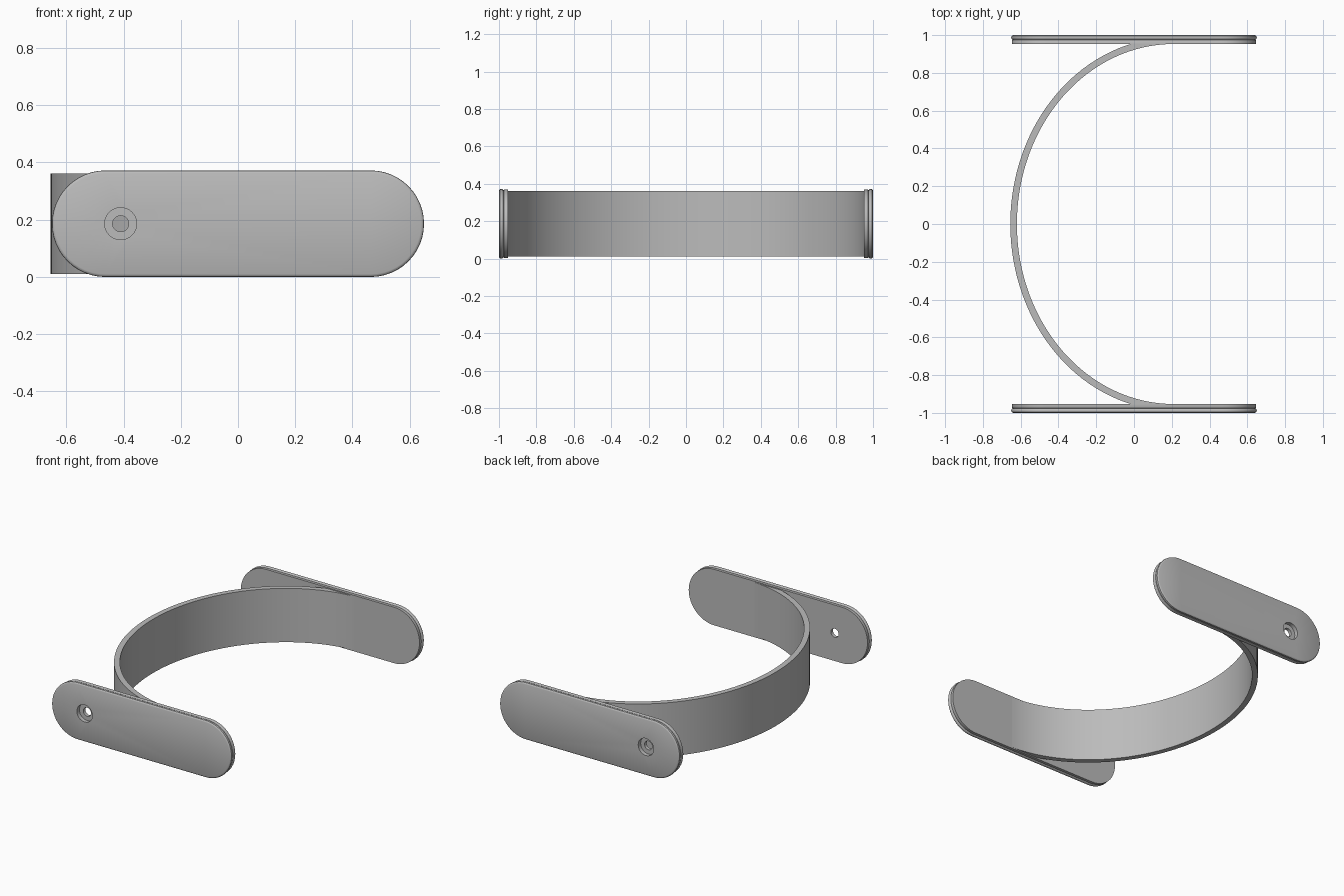
import bpy, bmesh
from math import cos, sin, pi, radians

cube = bpy.data.objects.get("Cube")
if cube:
    bpy.data.objects.remove(cube, do_unlink=True)

grey = bpy.data.materials.new("satin grey")
grey.use_nodes = True
colour = (0.5, 0.5, 0.5, 1)
grey.diffuse_color = colour
grey.node_tree.nodes["Principled BSDF"].inputs["Base Color"].default_value = colour

MID_Z = 0.186
HOLE_X = -0.41


def finish(bm, name, angle):
    bmesh.ops.recalc_face_normals(bm, faces=bm.faces)
    mesh = bpy.data.meshes.new(name)
    bm.to_mesh(mesh)
    bm.free()
    mesh.materials.append(grey)
    obj = bpy.data.objects.new(name, mesh)
    bpy.context.collection.objects.link(obj)
    bpy.ops.object.select_all(action='DESELECT')
    obj.select_set(True)
    bpy.context.view_layer.objects.active = obj
    bpy.ops.object.shade_smooth_by_angle(angle=radians(angle))
    return obj


def stadium(inset, steps=24):
    """Outline of a long plate with half-round ends."""
    r = MID_Z - inset
    pts = []
    for side, start in ((1, -pi / 2), (-1, pi / 2)):
        for i in range(steps + 1):
            a = start + pi * i / steps
            pts.append((side * 0.464 + r * cos(a), MID_Z + r * sin(a)))
    return pts


def circle(radius, steps=32):
    return [(HOLE_X + radius * cos(2 * pi * i / steps),
             MID_Z + radius * sin(2 * pi * i / steps)) for i in range(steps)]


def loft(bm, rings):
    """Skin a stack of (outline, y) rings; return first and last rings."""
    loops = [[bm.verts.new((x, y, z)) for x, z in pts] for pts, y in rings]
    for a, b in zip(loops, loops[1:]):
        for i in range(len(a)):
            j = (i + 1) % len(a)
            bm.faces.new((a[i], a[j], b[j], b[i]))
    return loops[0], loops[-1]


def end_plate(name, side):
    bm = bmesh.new()
    # Rounded outer layer, fine groove, then inner layer
    profile = [(0, 0.010), (0.002, 0.005), (0.006, 0.001), (0.012, 0),
               (0.018, 0.001), (0.022, 0.004), (0.024, 0.009),
               (0.026, 0.005), (0.030, 0.003), (0.048, 0.003)]
    outer = loft(bm, [(stadium(inset), side * (1 - d)) for d, inset in profile])
    # Counterbored screw hole
    bore = [(0, 0.056), (0.026, 0.056), (0.026, 0.028), (0.048, 0.028)]
    hole = loft(bm, [(circle(r), side * (1 - d)) for d, r in bore])
    # Flat faces around the hole
    for rim, ring in zip(outer, hole):
        edges = [bm.edges.get((loop[i - 1], loop[i]))
                 for loop in (rim, ring) for i in range(len(loop))]
        bmesh.ops.triangle_fill(bm, edges=edges, use_beauty=True,
                                normal=(0, side, 0))
    return finish(bm, name, 35)


# Curved band running into the inner faces of both plates
def curved_band():
    bm = bmesh.new()
    steps, centre = 64, 0.21
    sections = []
    for i in range(steps + 1):
        a = pi / 2 + pi * i / steps
        section = []
        for rx, ry, z in ((0.865, 0.988, 0.010), (0.865, 0.988, 0.362),
                          (0.830, 0.953, 0.362), (0.830, 0.953, 0.010)):
            section.append(bm.verts.new((centre + rx * cos(a), ry * sin(a), z)))
        sections.append(section)
    for a, b in zip(sections, sections[1:]):
        for i in range(4):
            j = (i + 1) % 4
            bm.faces.new((a[i], a[j], b[j], b[i]))
    bm.faces.new(sections[0])
    bm.faces.new(sections[-1])
    return finish(bm, "curved_band", 35)


end_plate("front_plate", -1)
end_plate("back_plate", 1)
curved_band()
